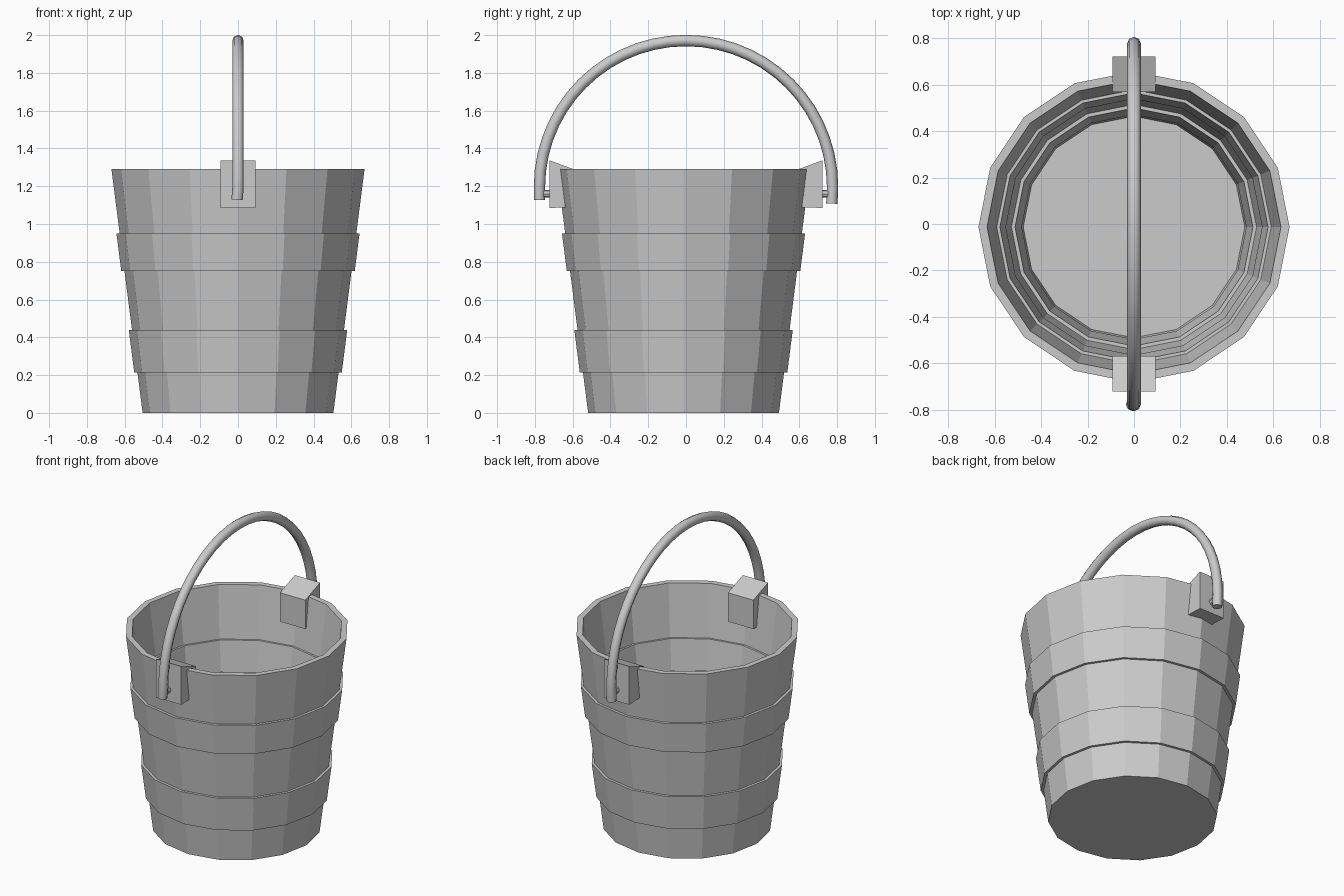
import bpy, bmesh
from math import cos, sin, pi

if "Cube" in bpy.data.objects:
    bpy.data.objects.remove(bpy.data.objects["Cube"])

SIDES = 16
CY = -0.013  # the tub sits slightly off the handle's centre


def make_object(name, bm):
    bmesh.ops.recalc_face_normals(bm, faces=bm.faces)
    me = bpy.data.meshes.new(name)
    bm.to_mesh(me)
    bm.free()
    ob = bpy.data.objects.new(name, me)
    bpy.context.collection.objects.link(ob)
    return ob


def lathe(name, profile, closed):
    """Spin an (r, z) profile; open profiles get capped at both ends."""
    bm = bmesh.new()
    rings = [[bm.verts.new((r * cos(2 * pi * i / SIDES), CY + r * sin(2 * pi * i / SIDES), z))
              for i in range(SIDES)] for r, z in profile]
    pairs = list(zip(rings, rings[1:]))
    if closed:
        pairs.append((rings[-1], rings[0]))
    else:
        bm.faces.new(rings[0])
        bm.faces.new(rings[-1])
    for a, b in pairs:
        for i in range(SIDES):
            j = (i + 1) % SIDES
            bm.faces.new((a[i], a[j], b[j], b[i]))
    return make_object(name, bm)


def wall(z):
    return 0.505 + 0.165 * z / 1.29


# Tapered staves with floor
lathe("bucket_body", [(0.505, 0), (0.67, 1.29), (0.633, 1.29), (0.477, 0.03)], False)

# Hoops, standing proud both outside and inside
for name, z0, z1 in (("lower_hoop", 0.215, 0.44), ("upper_hoop", 0.75, 0.95)):
    lathe(name, [(wall(z0) + 0.017, z0), (wall(z1) + 0.017, z1),
                 (wall(z1) - 0.049, z1), (wall(z0) - 0.049, z0)], True)

# Handle blocks with sloping tops, and pegs
for name, s in (("front", -1), ("back", 1)):
    bm = bmesh.new()
    off = -0.003 if s < 0 else 0.0
    prof = [(0.722, 1.085), (0.722, 1.337), (0.568, 1.28), (0.568, 1.09)]
    a, b = [[bm.verts.new((x, s * y, z)) for y, z in prof] for x in (-0.092, 0.092)]
    bm.faces.new(a)
    bm.faces.new(b)
    for i in range(4):
        j = (i + 1) % 4
        bm.faces.new((a[i], a[j], b[j], b[i]))
    make_object(name + "_handle_block", bm)

    bpy.ops.mesh.primitive_cylinder_add(vertices=8, radius=0.021, depth=0.1,
                                        location=(off, s * 0.745, 1.16), rotation=(pi / 2, 0, 0))
    bpy.context.object.name = name + "_peg"
    bpy.ops.object.shade_smooth_by_angle()

# Arched handle
N = 28
R = 0.776
path = [(-0.005, -R, 1.128)]
path += [(0, -R * cos(pi * i / N), 1.195 + R * sin(pi * i / N)) for i in range(N + 1)]
path += [(0, R - 0.004, 1.108)]
cu = bpy.data.curves.new("handle", 'CURVE')
cu.dimensions = '3D'
cu.bevel_depth = 0.03
cu.bevel_resolution = 2
cu.use_fill_caps = True
sp = cu.splines.new('POLY')
sp.points.add(len(path) - 1)
for p, co in zip(sp.points, path):
    p.co = (*co, 1)
sp.use_smooth = True
handle = bpy.data.objects.new("handle", cu)
bpy.context.collection.objects.link(handle)
bpy.ops.object.select_all(action='DESELECT')
handle.select_set(True)
bpy.context.view_layer.objects.active = handle
bpy.ops.object.convert(target='MESH')
bpy.ops.object.shade_smooth_by_angle(angle=pi / 3)
